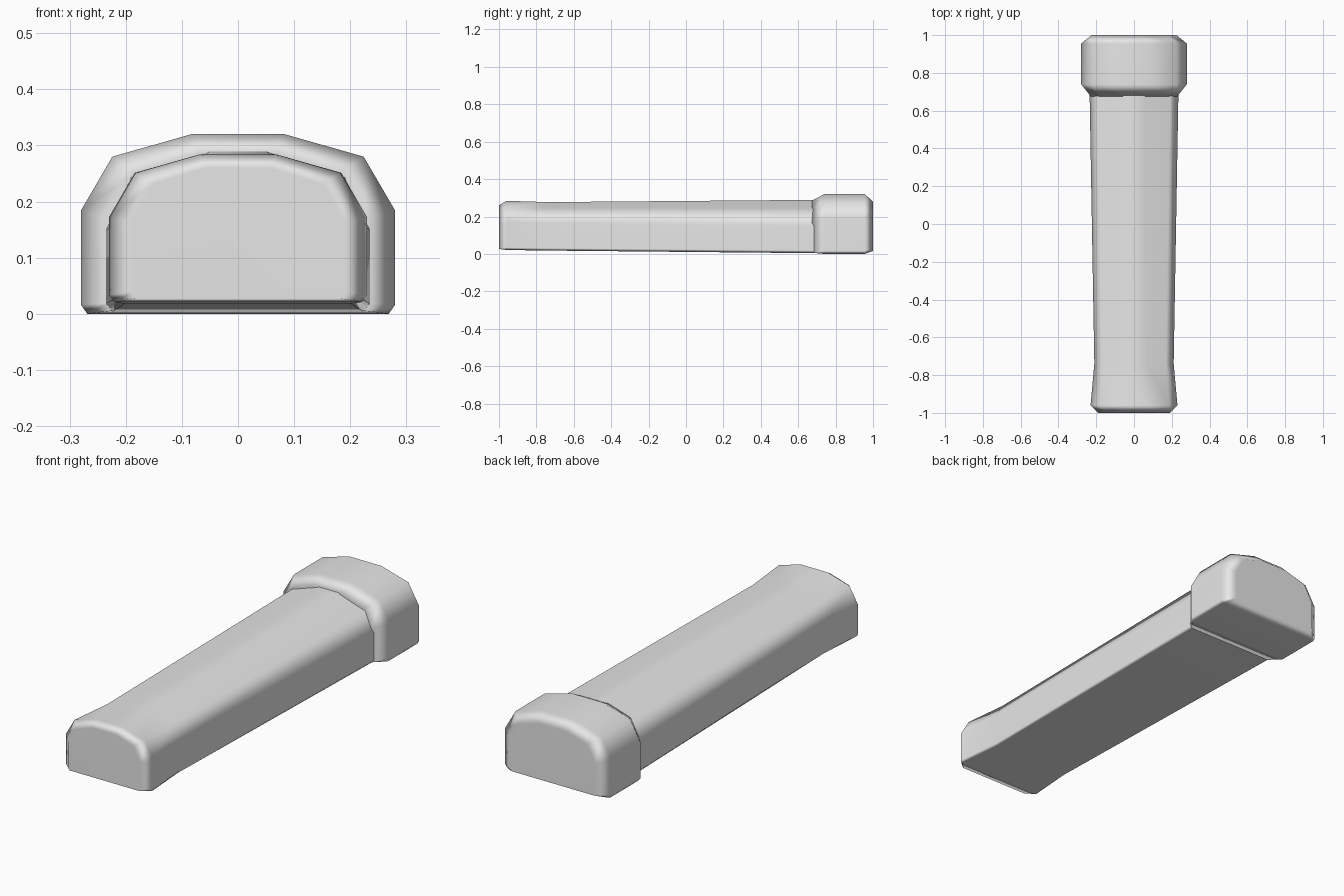
import bpy
import bmesh

cube = bpy.data.objects.get("Cube")
if cube:
    bpy.data.objects.remove(cube, do_unlink=True)

grey = bpy.data.materials.new("plain grey")
grey.use_nodes = True
grey.diffuse_color = (0.8, 0.8, 0.8, 1)
grey.node_tree.nodes["Principled BSDF"].inputs["Base Color"].default_value = (0.8, 0.8, 0.8, 1)

# Half of the domed section: fraction of half width, fraction of height
DOME = [(0.96, 0), (1, 0.05), (1, 0.575), (0.8, 0.875), (0.297, 1)]
LOW_DOME = [(0.95, 0), (1, 0.05), (1, 0.51), (0.81, 0.84), (0.22, 1)]


def loft(name, rings):
    """Skin rings of (y, half width, bottom, top, profile) along y."""
    bm = bmesh.new()
    loops = []
    for y, w, low, high, profile in rings:
        right = [(x * w, low + t * (high - low)) for x, t in profile]
        outline = right + [(-x, z) for x, z in reversed(right)]
        loops.append([bm.verts.new((x, y, z)) for x, z in outline])
    for a, b in zip(loops, loops[1:]):
        for i in range(len(a)):
            j = (i + 1) % len(a)
            bm.faces.new((a[i], a[j], b[j], b[i]))
    bm.faces.new(loops[0])
    bm.faces.new(loops[-1])
    bmesh.ops.recalc_face_normals(bm, faces=bm.faces)
    for face in bm.faces:
        face.smooth = True
    mesh = bpy.data.meshes.new(name)
    bm.to_mesh(mesh)
    bm.free()
    mesh.materials.append(grey)
    obj = bpy.data.objects.new(name, mesh)
    bpy.context.collection.objects.link(obj)
    # Keep the large faces looking flat between the rounded edges
    weighted = obj.modifiers.new("soft edges", 'WEIGHTED_NORMAL')
    weighted.weight = 80
    return obj


# Long handle, slightly flared at its front end
loft("handle", [
    (-1.0, 0.19, 0.027, 0.26, DOME),
    (-0.96, 0.23, 0.021, 0.284, DOME),
    (-0.74, 0.21, 0.018, 0.277, DOME),
    (0.685, 0.235, 0.004, 0.289, LOW_DOME),
])

# Wider end cap with chamfered shoulders
loft("end_cap", [
    (0.675, 0.228, 0.006, 0.286, DOME),
    (0.74, 0.28, 0.0, 0.32, DOME),
    (0.955, 0.28, 0.0, 0.32, DOME),
    (1.0, 0.225, 0.015, 0.28, DOME),
])
